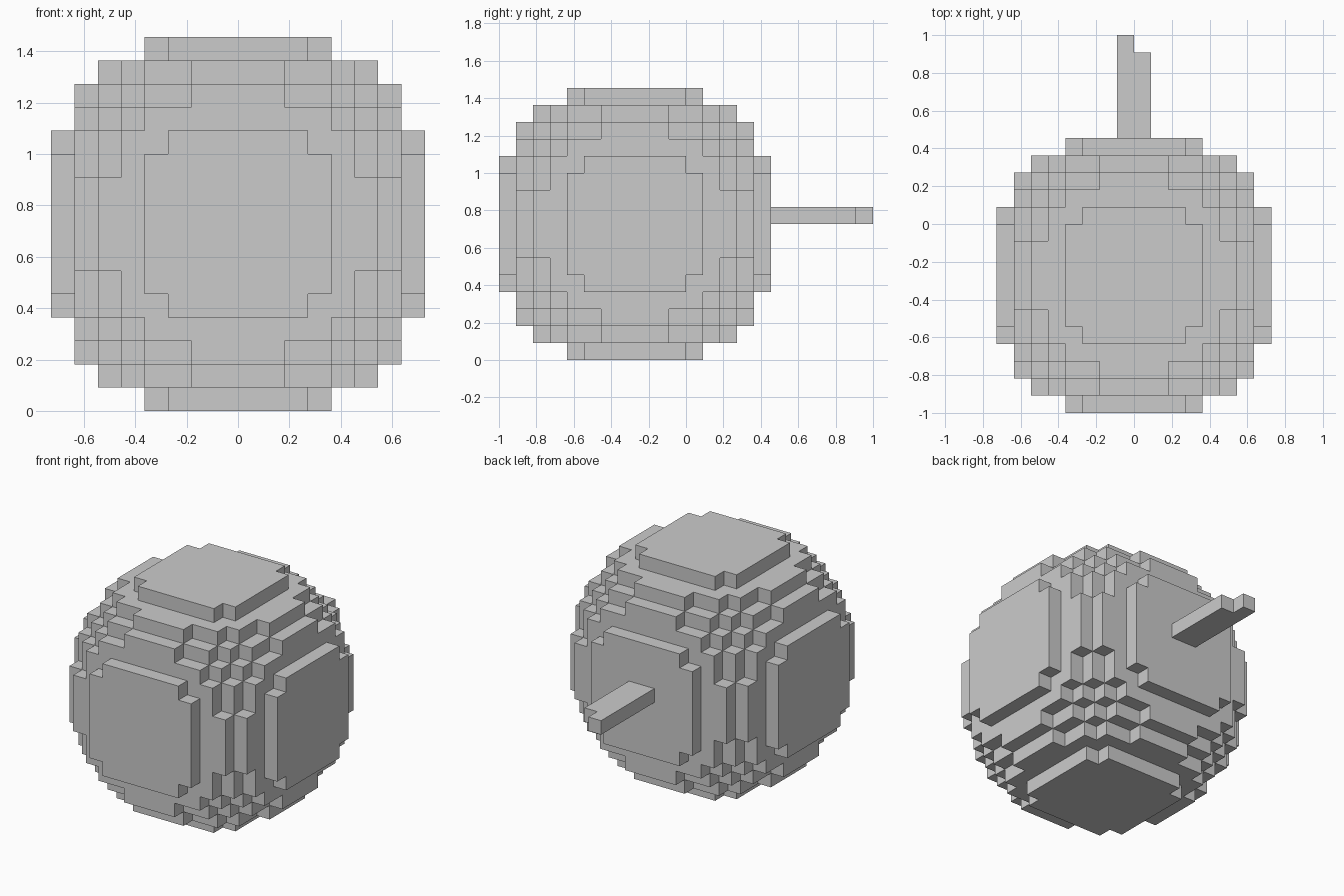
import bpy, bmesh
from itertools import product
from mathutils import Vector

if "Cube" in bpy.data.objects:
    bpy.data.objects.remove(bpy.data.objects["Cube"])

V = 1 / 11                                # voxel edge length
CENTRE = Vector((0, -3 * V, 8 * V))       # middle of the ball
R2 = 75.5                                 # squared ball radius, in voxels

# Quad corners for each of the six voxel sides (outward winding)
SIDES = []
for a in range(3):
    b, c = (a + 1) % 3, (a + 2) % 3
    for s in (0, 1):
        loop = []
        for u, w in ((0, 0), (1, 0), (1, 1), (0, 1)):
            p = [0, 0, 0]
            p[a], p[b], p[c] = s, u, w
            loop.append(tuple(p))
        n = [0, 0, 0]
        n[a] = 2 * s - 1
        SIDES.append((n, loop if s else loop[::-1]))


def voxel_object(name, cells, solid):
    """Mesh only the voxel sides that are not covered by another voxel."""
    bm = bmesh.new()
    verts = {}
    for cell in sorted(cells):
        for n, loop in SIDES:
            if tuple(i + d for i, d in zip(cell, n)) in solid:
                continue
            face = []
            for p in loop:
                key = tuple(i + d for i, d in zip(cell, p))
                if key not in verts:
                    verts[key] = bm.verts.new(CENTRE + Vector(key) * V)
                face.append(verts[key])
            bm.faces.new(face)
    mesh = bpy.data.meshes.new(name)
    bm.to_mesh(mesh)
    bm.free()
    obj = bpy.data.objects.new(name, mesh)
    bpy.context.collection.objects.link(obj)
    return obj


# Stepped ball, 16 voxels across
ball = {c for c in product(range(-8, 8), repeat=3)
        if sum((i + 0.5) ** 2 for i in c) < R2}

# Flat stem at the back, left half one voxel longer
stem = {(-1, y, 0) for y in range(8, 14)} | {(0, y, 0) for y in range(8, 13)}

solid = ball | stem
voxel_object("ball", ball, solid)
voxel_object("stem", stem, solid)
